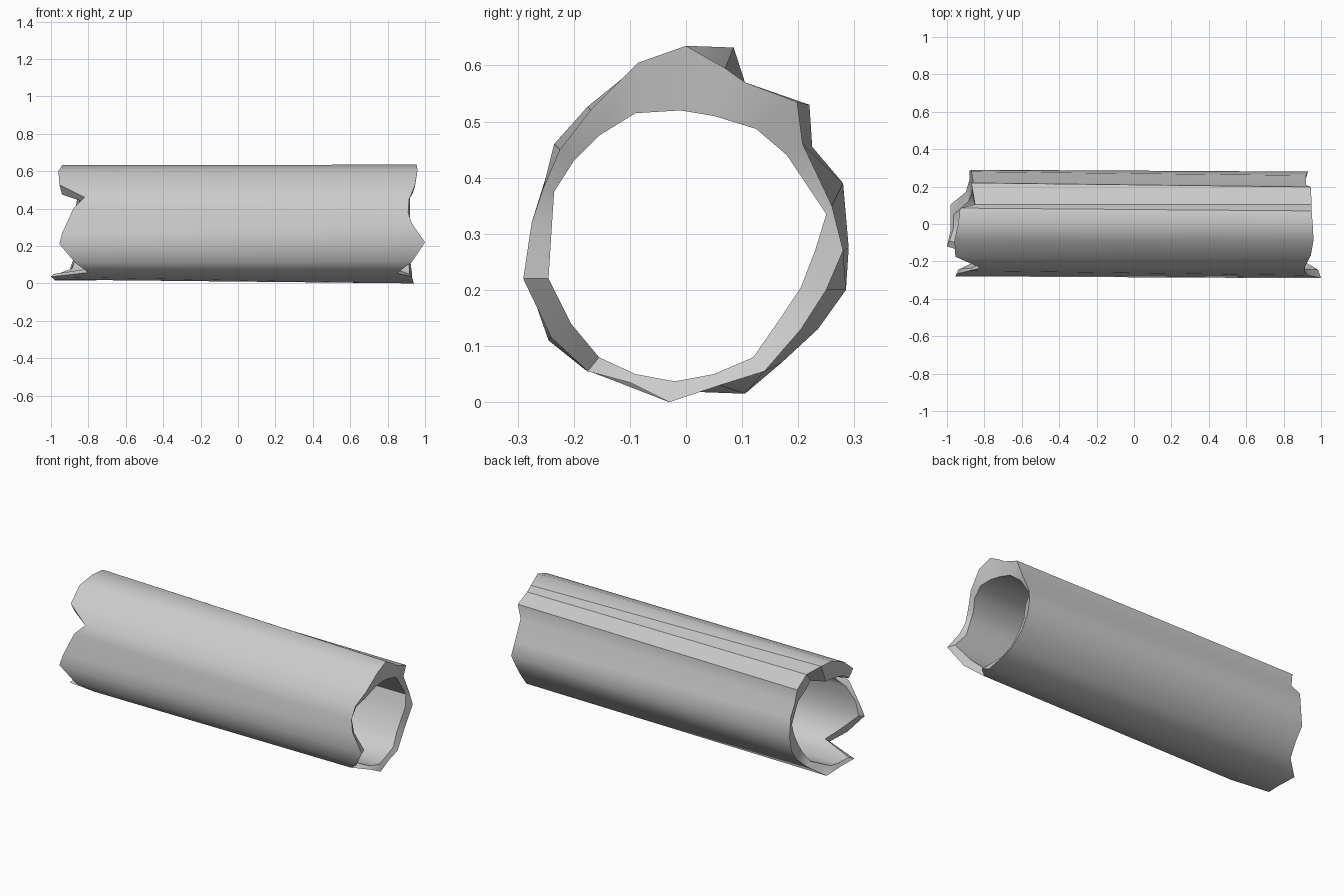
import bpy, bmesh, math

# Ragged outer bark rims, (y, z, x), running anticlockwise from the bottom
RIGHT_RIM = [(-.03, 0, .94), (.06, .03, .93), (.14, .055, .93), (.205, .13, .92), (.25, .2, .92),
             (.28, .27, .93), (.26, .35, .92), (.208, .46, .92), (.198, .535, .945), (.105, .57, .95),
             (.07, .595, .95), (0, .635, .955), (-.085, .605, .96), (-.17, .52, .945), (-.225, .45, .915),
             (-.255, .38, .91), (-.275, .32, .93), (-.29, .22, 1), (-.24, .115, .93),
             (-.175, .055, .85), (-.1, .035, .93)]
LEFT_RIM = [(-.03, .02, -.98), (.105, .015, -.98), (.17, .07, -.9), (.235, .13, -.88), (.285, .2, -.88),
            (.29, .275, -.87), (.28, .39, -.87), (.225, .455, -.86), (.22, .53, -.87), (.105, .57, -.85),
            (.085, .632, -.93), (0, .632, -.94), (-.085, .6, -.96), (-.175, .527, -.955), (-.235, .46, -.82),
            (-.25, .4, -.88), (-.265, .27, -.94), (-.28, .21, -.955), (-.245, .11, -.87),
            (-.18, .058, -.8), (-.12, .035, -1)]
# Hollow core profile, (y, z)
CORE = [(-.02, .037), (.05, .05), (.12, .08), (.165, .145), (.205, .205), (.23, .27), (.25, .335),
        (.18, .44), (.125, .487), (.05, .51), (.02, .515), (-.01, .52), (-.09, .515), (-.155, .475),
        (-.2, .43), (-.235, .375), (-.24, .3), (-.245, .22), (-.205, .14), (-.155, .08), (-.09, .05)]

bm = bmesh.new()


def ring(points):
    return [bm.verts.new((x, y, z)) for y, z, x in points]


def bridge(a, b):
    n = len(a)
    for i in range(n):
        j = (i + 1) % n
        bm.faces.new((a[i], a[j], b[j], b[i]))


def core_ring(rim):
    # the inner edge follows the ragged rim, slightly recessed
    return ring([(y, z, r[2] * .985) for (y, z), r in zip(CORE, rim)])


# Closed loop of four rings: bark, right end, hollow, left end
rings = [ring(LEFT_RIM), ring(RIGHT_RIM), core_ring(RIGHT_RIM), core_ring(LEFT_RIM)]
for k in range(4):
    bridge(rings[k], rings[(k + 1) % 4])
bmesh.ops.recalc_face_normals(bm, faces=bm.faces)

mesh = bpy.data.meshes.new("hollow_log")
bm.to_mesh(mesh)
bm.free()
log = bpy.data.objects.new("hollow_log", mesh)
bpy.context.collection.objects.link(log)

# Soft bark with crisp ridges and broken ends
bpy.context.view_layer.objects.active = log
log.select_set(True)
bpy.ops.object.shade_smooth_by_angle(angle=math.radians(35))
